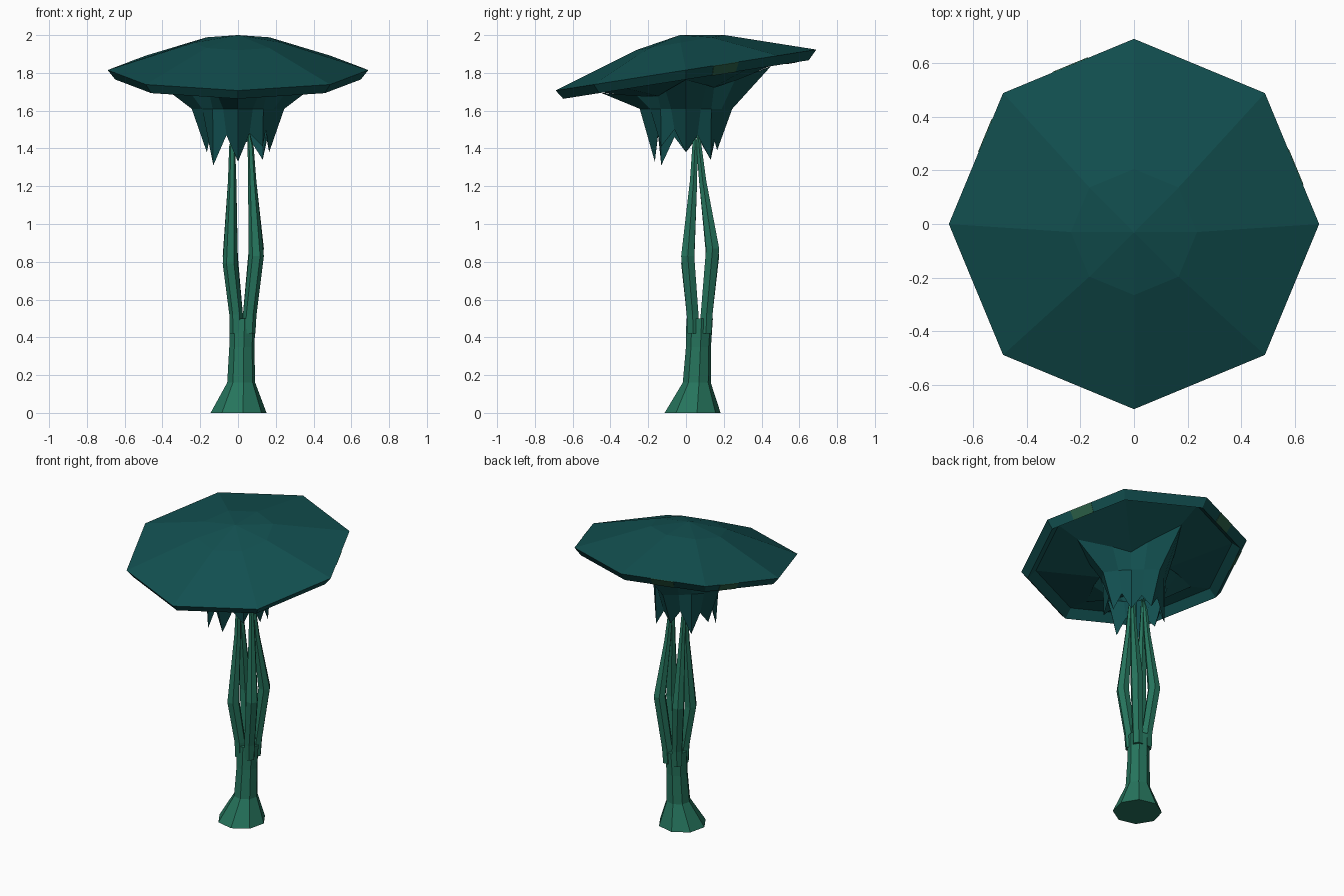
import bpy
import bmesh
from math import cos, sin, tau
from mathutils import Vector

cube = bpy.data.objects.get("Cube")
if cube:
    bpy.data.objects.remove(cube)


def material(name, rgb):
    m = bpy.data.materials.new(name)
    m.use_nodes = True
    m.diffuse_color = (*rgb, 1)
    bsdf = m.node_tree.nodes["Principled BSDF"]
    bsdf.inputs["Base Color"].default_value = (*rgb, 1)
    bsdf.inputs["Roughness"].default_value = 0.9
    return m


TEAL = material("deep teal", (0.006, 0.08, 0.081))
GREEN = material("stem green", (0.019, 0.175, 0.108))
MOSS = material("moss green", (0.025, 0.12, 0.065))

SIDES = 8
TILT = 0.157


def loft(name, rings, mat, close_start=True, close_end=True, fix_normals=True):
    """Skin a list of equally long point rings."""
    bm = bmesh.new()
    loops = [[bm.verts.new(p) for p in ring] for ring in rings]
    n = len(loops[0])
    for a, b in zip(loops, loops[1:]):
        for i in range(n):
            j = (i + 1) % n
            bm.faces.new((a[i], a[j], b[j], b[i]))
    if close_start:
        bm.faces.new(loops[0][::-1])
    if close_end:
        bm.faces.new(loops[-1])
    if fix_normals:
        bmesh.ops.recalc_face_normals(bm, faces=bm.faces)
    me = bpy.data.meshes.new(name)
    bm.to_mesh(me)
    bm.free()
    me.materials.append(mat)
    ob = bpy.data.objects.new(name, me)
    bpy.context.collection.objects.link(ob)
    return ob


def ring(x, y, z, r, n=SIDES, turn=0.0, tilt=0.0):
    pts = []
    for i in range(n):
        a = tau * (i + turn) / n
        dy = r * sin(a)
        pts.append(Vector((x + r * cos(a), y + dy, z + tilt * dy)))
    return pts


# Tilted cap: convex top, bevelled rim, recessed lip and bulging underside
rim_top = ring(0, 0, 1.815, 0.69, tilt=TILT)
rim_low = ring(0, 0, 1.765, 0.65, tilt=TILT)
loft("cap", [
    ring(0, -0.03, 2.0, 0.003),
    ring(0, -0.03, 1.96, 0.235, tilt=0.17),
    rim_top,
    rim_low,
    ring(0, 0, 1.81, 0.60, tilt=TILT),
    ring(0, 0, 1.69, 0.17, tilt=TILT),
], TEAL)

# Mossy patches lying on the rim
for k, (edge, u0, u1) in enumerate([(0, 0.3, 0.57), (2, 0.35, 0.62), (3, 0.2, 0.45)]):
    t0, t1 = rim_top[edge], rim_top[edge + 1]
    b0, b1 = rim_low[edge], rim_low[edge + 1]
    normal = (t1 - t0).cross(t0 - b0).normalized()
    corners = [b0.lerp(b1, u0), b0.lerp(b1, u1), t0.lerp(t1, u1), t0.lerp(t1, u0)]
    loft(f"rim_patch_{k + 1}", [[c - normal * 0.001 for c in corners],
                                [c + normal * 0.003 for c in corners]], MOSS)


# Ragged skirt: four fins flare out to the cap, the hem is torn into teeth
def skirt_ring(radii, heights, tilt=0.0):
    n = len(heights)
    pts = []
    for i in range(n):
        a = tau * i / n
        r = radii[i % len(radii)]
        pts.append((r * cos(a), r * sin(a), heights[i] + tilt * r * sin(a)))
    return pts


hem = [1.38, 1.47, 1.34, 1.45, 1.39, 1.48, 1.34, 1.46,
       1.38, 1.46, 1.31, 1.47, 1.33, 1.48, 1.41, 1.5]
loft("skirt", [
    skirt_ring([0.45, 0.28, 0.21, 0.28], [1.765, 1.72, 1.70, 1.72] * 4, TILT),
    skirt_ring([0.245, 0.205, 0.19, 0.205], [1.61] * 16),
    skirt_ring([0.165, 0.16, 0.185, 0.16], hem),
], TEAL, close_start=False, close_end=False)

# Trunk with a flared foot
loft("trunk", [
    ring(0.003, 0.035, 0.0, 0.15, turn=0.2),
    ring(0.017, 0.057, 0.16, 0.075, turn=0.2),
    ring(0.020, 0.066, 0.35, 0.067, turn=0.2),
    ring(0.024, 0.072, 0.50, 0.071, turn=0.2),
], GREEN)

# Four strands split from the trunk, bow outwards and meet under the cap
for sx in (-1, 1):
    for sy in (-1, 1):
        peak = 0.83 + 0.02 * (sx + sy)
        name = f"strand_{'front' if sy < 0 else 'back'}_{'left' if sx > 0 else 'right'}"
        loft(name, [
            ring(0.024 + 0.034 * sx, 0.072 + 0.034 * sy, 0.42, 0.034, 6),
            ring(0.026 + 0.036 * sx, 0.072 + 0.037 * sy, 0.52, 0.036, 6),
            ring(0.028 + 0.069 * sx, 0.075 + 0.066 * sy, peak, 0.04, 6),
            ring(0.022 + 0.053 * sx, 0.064 + 0.024 * sy, 1.23, 0.022, 6),
            ring(0.018 + 0.049 * sx, 0.058 + 0.011 * sy, 1.41, 0.016, 6),
            ring(0.016 + 0.038 * sx, 0.055 + 0.008 * sy, 1.50, 0.004, 6),
        ], GREEN)
